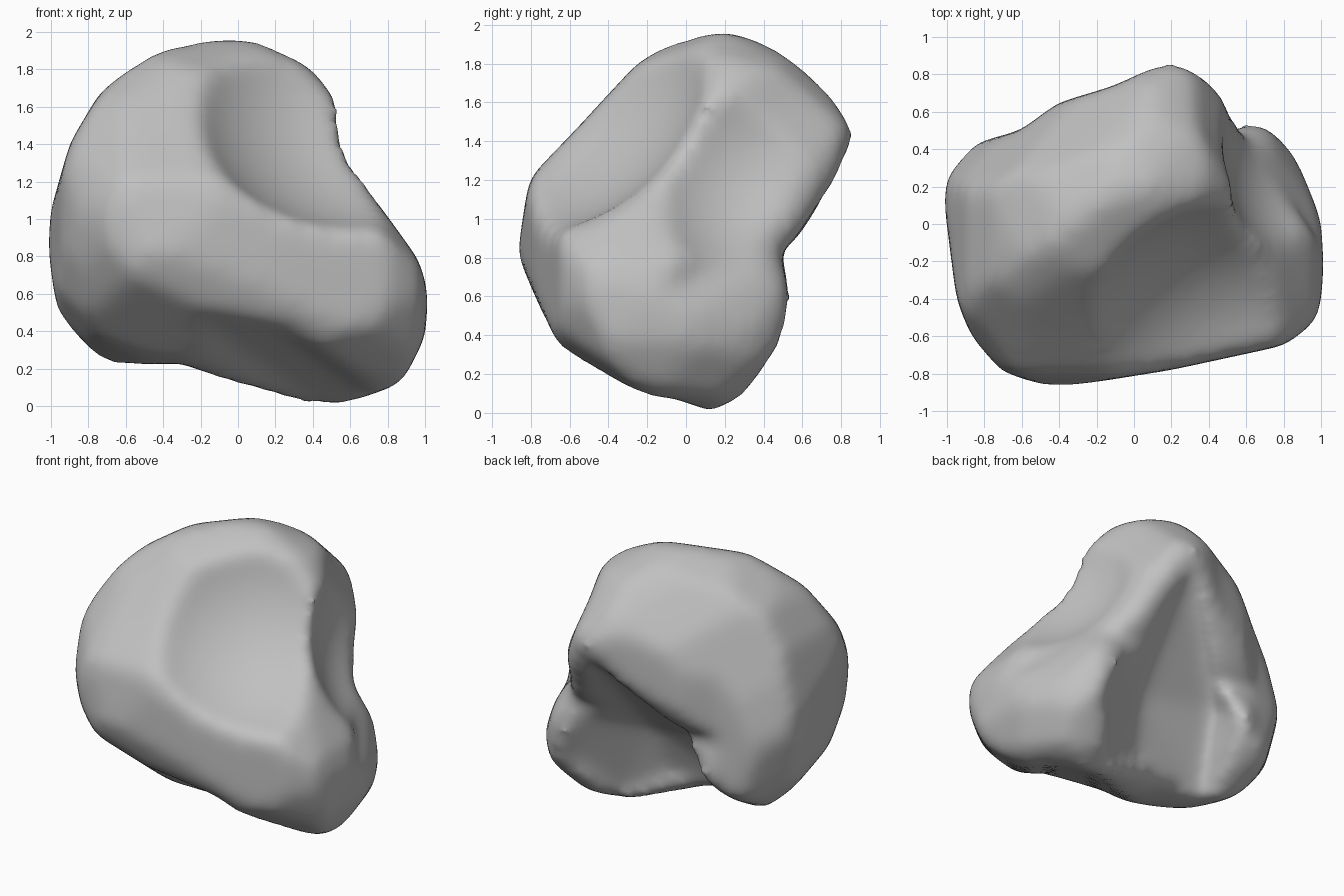
import bpy, bmesh
from math import radians, sin, cos
from mathutils import Vector

default_cube = bpy.data.objects.get("Cube")
if default_cube:
    bpy.data.objects.remove(default_cube, do_unlink=True)

MIDDLE = 0.975

# Plain grey stone
stone = bpy.data.materials.new("grey_stone")
stone.use_nodes = True
grey = (0.53, 0.53, 0.53, 1)
stone.diffuse_color = grey
bsdf = next(n for n in stone.node_tree.nodes if n.type == 'BSDF_PRINCIPLED')
bsdf.inputs["Base Color"].default_value = grey
bsdf.inputs["Roughness"].default_value = 0.8


def add_object(name, bm):
    """Turn a bmesh into a linked object."""
    bmesh.ops.recalc_face_normals(bm, faces=bm.faces[:])
    mesh = bpy.data.meshes.new(name)
    bm.to_mesh(mesh)
    bm.free()
    obj = bpy.data.objects.new(name, mesh)
    bpy.context.collection.objects.link(obj)
    return obj


def prism(name, outline, azimuth, elevation, base_height):
    """Extrude an outline along a direction given by two angles."""
    a, e = radians(azimuth), radians(elevation)
    axis = Vector((cos(a) * cos(e), sin(a) * cos(e), sin(e)))
    across = Vector((-sin(a), cos(a), 0))
    upward = axis.cross(across)
    origin = Vector((0, 0, base_height))
    bm = bmesh.new()
    verts = [bm.verts.new(origin + across * u + upward * v - axis * 2)
             for u, v in outline]
    face = bm.faces.new(verts)
    extruded = bmesh.ops.extrude_face_region(bm, geom=[face])
    moved = [g for g in extruded["geom"] if isinstance(g, bmesh.types.BMVert)]
    bmesh.ops.translate(bm, verts=moved, vec=axis * 4)
    return add_object(name, bm)


def ball(name, location, radius):
    """Ball used to hollow the stone."""
    bm = bmesh.new()
    bmesh.ops.create_icosphere(bm, subdivisions=4, radius=radius)
    bmesh.ops.translate(bm, verts=bm.verts[:], vec=location)
    return add_object(name, bm)


def wedge(name, rim, floor, outward):
    """Convex cutter that enters through a rim and reaches down to a floor."""
    bm = bmesh.new()
    for point in rim:
        bm.verts.new(point)
        bm.verts.new(Vector(point) + Vector(outward))
    for point in floor:
        bm.verts.new(point)
    hull = bmesh.ops.convex_hull(bm, input=bm.verts[:])
    inner = [g for g in hull["geom_interior"] if isinstance(g, bmesh.types.BMVert)]
    bmesh.ops.delete(bm, geom=inner, context='VERTS')
    return add_object(name, bm)


# Outlines of the boulder along six directions
front_outline = [
    (-1, .85), (-.98, 1.05), (-.88, 1.4), (-.72, 1.67), (-.5, 1.86), (-.1, 1.95),
    (.13, 1.93), (.37, 1.8), (.54, 1.6), (.58, 1.36), (.7, 1.12), (.95, .77),
    (1, .6), (.98, .37), (.86, .13), (.47, 0), (.24, .06), (0, .13),
    (-.3, .25), (-.67, .23), (-.8, .3), (-.95, .52)]
side_outline = [
    (-.85, .82), (-.79, 1.2), (-.55, 1.45), (-.2, 1.83), (0, 1.92), (.2, 1.95),
    (.47, 1.86), (.72, 1.64), (.85, 1.44), (.75, 1.2), (.55, .9), (.46, .84),
    (.53, .6), (.48, .38), (.3, .12), (.2, .04), (.06, 0), (-.2, .1),
    (-.63, .32), (-.7, .47)]
top_outline = [
    (-1, .15), (-.97, .28), (-.83, .42), (-.6, .48), (-.4, .63), (-.1, .72),
    (.13, .83), (.22, .85), (.35, .78), (.47, .65), (.52, .5), (.6, .53),
    (.7, .5), (.85, .36), (.98, .02), (1, -.2), (.97, -.5), (.8, -.63),
    (.2, -.76), (-.3, -.84), (-.5, -.84), (-.7, -.77), (-.85, -.6), (-.93, -.4)]
front_corner_outline = [
    (-1.04, .01), (-1, .34), (-.83, .63), (-.58, .81), (-.29, .94), (.17, .99),
    (.42, .9), (.72, .64), (.76, .4), (.73, -.09), (.86, -.31), (.9, -.53),
    (.86, -.73), (.65, -1), (.54, -1.04), (.22, -1), (.03, -.91),
    (-.14, -.78), (-.43, -.69), (-.91, -.39), (-1, -.21)]
back_corner_outline = [
    (-.15, .83), (-.38, .79), (-.52, .71), (-.6, .48), (-.76, .14), (-.73, -.05),
    (-.83, -.19), (-.9, -.4), (-.86, -.57), (-.63, -.75), (-.37, -.81),
    (.14, -.71), (.31, -.81), (.51, -.87), (.69, -.73), (.91, -.47),
    (1.03, -.14), (1.05, .08), (.97, .3), (.75, .55), (.4, .75)]
underside_outline = [
    (.1, .97), (-.13, .93), (-.32, .78), (-.48, .49), (-.77, .17), (-1.04, -.1),
    (-1.07, -.25), (-.96, -.51), (-.74, -.66), (-.54, -.64), (-.25, -.7),
    (-.03, -.84), (.26, -.85), (.65, -.8), (.83, -.6), (.92, -.25),
    (.84, .07), (.65, .56), (.43, .83), (.29, .95)]

boulder = prism("boulder", front_outline, -90, 0, 0)
trims = [
    prism("side_trim", side_outline, 0, 0, 0),
    prism("top_trim", top_outline, -90, 90, 0),
    prism("front_corner_trim", front_corner_outline, -55, 25, MIDDLE),
    prism("back_corner_trim", back_corner_outline, 125, 25, MIDDLE),
    prism("underside_trim", underside_outline, 50, -25, MIDDLE)]
# Hollows: groove under the rear overhang, shelf on the front slope,
# valley above the lower lobe, and a dent below the front
hollows = [
    wedge("rear_groove",
          [(.19, .8, 1.36), (.52, .5, .74), (.66, .46, .4), (.4, .17, .08),
           (-.58, 0, .26), (-.45, .28, .75)],
          [(.13, .2, .65), (.05, .06, .3)], (-.1, .8, -.6)),
    ball("front_shelf", (.68, -.91, 1.99), 1.1),
    ball("left_valley", (1.25, .4, 1.4), .8),
    ball("front_dent", (.18, -.73, .03), .36)]

# Cut the stone, then wear its edges round
for cutters, operation in ((trims, 'INTERSECT'), (hollows, 'DIFFERENCE')):
    for cutter in cutters:
        cutter.hide_render = True
        mod = boulder.modifiers.new(cutter.name, 'BOOLEAN')
        mod.operation = operation
        mod.solver = 'EXACT'
        mod.object = cutter
remesh = boulder.modifiers.new("even_grid", 'REMESH')
remesh.mode = 'VOXEL'
remesh.voxel_size = 0.035
worn = boulder.modifiers.new("worn_edges", 'SMOOTH')
worn.factor = 0.5
worn.iterations = 24
swell = boulder.modifiers.new("regained_bulk", 'DISPLACE')
swell.mid_level = 0
swell.strength = 0.02

depsgraph = bpy.context.evaluated_depsgraph_get()
finished = bpy.data.meshes.new_from_object(boulder.evaluated_get(depsgraph))
boulder.modifiers.clear()
boulder.data = finished
for cutter in trims + hollows:
    bpy.data.objects.remove(cutter, do_unlink=True)

finished.materials.clear()
finished.materials.append(stone)
for polygon in finished.polygons:
    polygon.material_index = 0
    polygon.use_smooth = True
finished.update()
